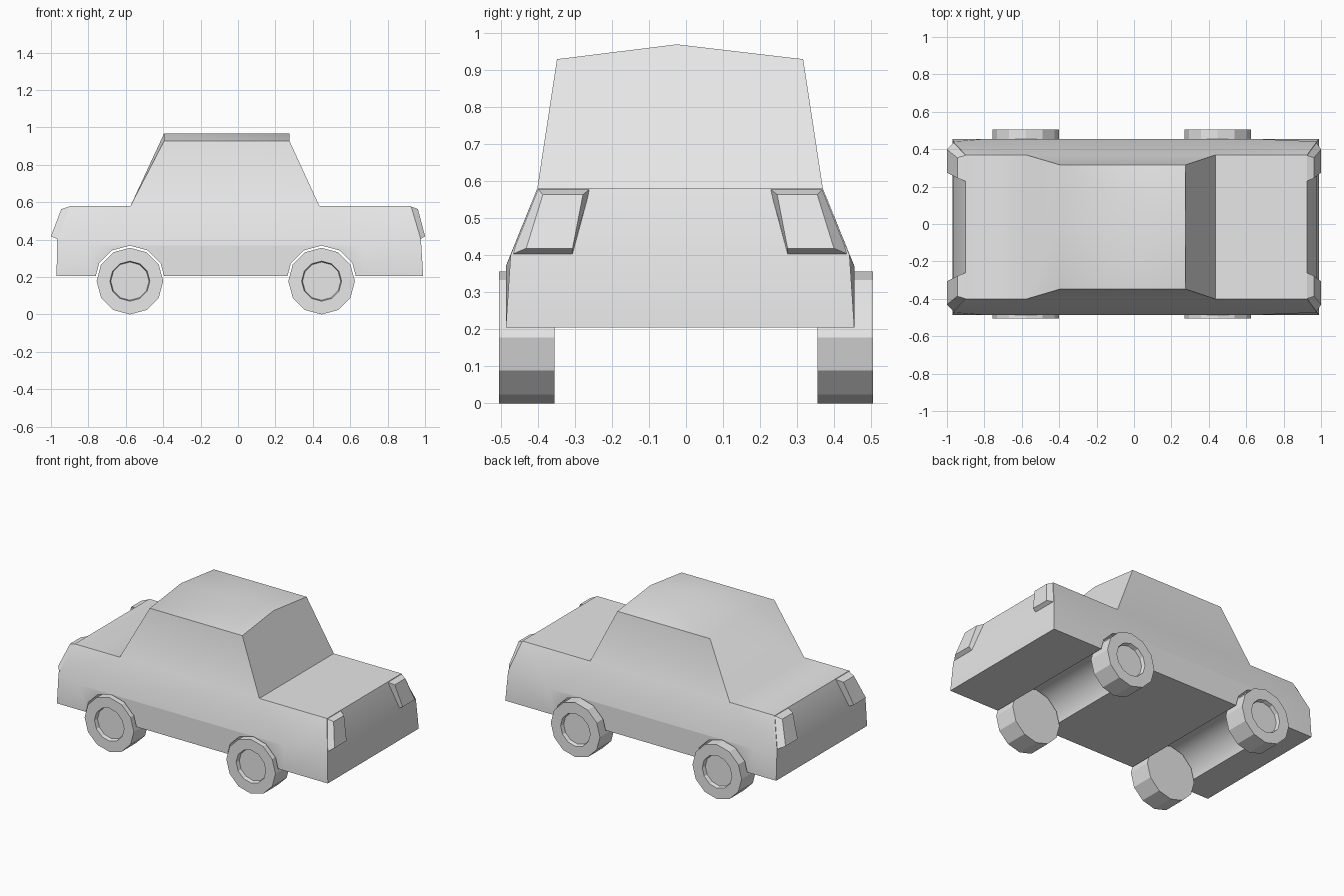
import bpy, bmesh, math
from mathutils import Matrix

if "Cube" in bpy.data.objects:
    bpy.data.objects.remove(bpy.data.objects["Cube"])

grey = bpy.data.materials.new("plain_grey")
grey.use_nodes = True
grey.diffuse_color = (0.8, 0.8, 0.8, 1)
grey.node_tree.nodes["Principled BSDF"].inputs["Base Color"].default_value = (0.8, 0.8, 0.8, 1)

MID = -0.016            # centre line of the body
AXLES = (-0.578, 0.447)
HUB_Z = 0.178


def add_object(name, bm):
    bmesh.ops.recalc_face_normals(bm, faces=bm.faces)
    mesh = bpy.data.meshes.new(name)
    bm.to_mesh(mesh)
    bm.free()
    mesh.materials.append(grey)
    obj = bpy.data.objects.new(name, mesh)
    bpy.context.collection.objects.link(obj)
    return obj


def cylinder(bm, sides, radius, depth, centre):
    turn = Matrix.Translation(centre) @ Matrix.Rotation(math.pi / 2, 4, "X")
    bmesh.ops.create_cone(bm, cap_ends=True, segments=sides, radius1=radius,
                          radius2=radius, depth=depth, matrix=turn)


# Body shell: three rings of four stations per side, then roof and ridge
rings = [
    [(-0.97, 0.47, 0.205), (-0.8, 0.47, 0.205), (0.67, 0.47, 0.205), (0.99, 0.47, 0.205)],
    [(-0.967, 0.457, 0.4), (-0.8, 0.47, 0.37), (0.67, 0.47, 0.37), (0.978, 0.457, 0.4)],
    [(-0.9, 0.385, 0.58), (-0.575, 0.385, 0.58), (0.435, 0.385, 0.58), (0.925, 0.385, 0.58)],
]
roof_x = (-0.395, 0.275)
bm = bmesh.new()
sides = []
for s in (-1, 1):
    levels = [[bm.verts.new((x, MID + s * y, z)) for x, y, z in ring] for ring in rings]
    top = [bm.verts.new((x, MID + s * 0.332, 0.928)) for x in roof_x]
    for low, high in zip(levels, levels[1:]):
        for i in range(3):
            bm.faces.new((low[i], low[i + 1], high[i + 1], high[i]))
    bm.faces.new((levels[2][1], levels[2][2], top[1], top[0]))
    sides.append((levels, top))
ridge = [bm.verts.new((x, -0.025, 0.968)) for x in roof_x]
(a, top_a), (b, top_b) = sides
for i in range(2):
    for end in (0, 3):
        bm.faces.new((a[i][end], b[i][end], b[i + 1][end], a[i + 1][end]))
for i in (0, 2):                                   # bonnet and boot lid
    bm.faces.new((a[2][i], a[2][i + 1], b[2][i + 1], b[2][i]))
for i in (0, 1):                                   # screens
    bm.faces.new((a[2][i + 1], b[2][i + 1], top_b[i], ridge[i], top_a[i]))
for edge in (top_a, top_b):
    bm.faces.new((edge[0], edge[1], ridge[1], ridge[0]))
bm.faces.new(a[0] + b[0][::-1])                    # floor
body = add_object("body", bm)

# Wheel arches cut right across the body
bm = bmesh.new()
for x in AXLES:
    cylinder(bm, 12, 0.19, 1.4, (x, 0, HUB_Z))
cutter = add_object("arch_cutter", bm)
cutter.hide_render = True
cut = body.modifiers.new("arches", "BOOLEAN")
cut.object = cutter
cut.operation = "DIFFERENCE"
cut.solver = "EXACT"
bpy.context.view_layer.objects.active = body
body.select_set(True)
bpy.ops.object.modifier_apply(modifier=cut.name)
bpy.data.objects.remove(cutter)
bpy.ops.object.shade_smooth_by_angle(angle=math.radians(66))
body.select_set(False)

# Wheels with a recessed hub on the outer face
for x, end in zip(AXLES, ("rear", "front")):
    for s, side in ((-1, "near"), (1, "far")):
        bm = bmesh.new()
        cylinder(bm, 12, HUB_Z, 0.15, (x, s * 0.43, HUB_Z))
        bm.normal_update()
        hub = [f for f in bm.faces if f.normal.y * s > 0.9]
        bmesh.ops.inset_individual(bm, faces=hub, thickness=0.071)
        bmesh.ops.inset_individual(bm, faces=hub, thickness=0.005, depth=-0.025)
        add_object(f"{end}_wheel_{side}", bm)

# Lamps: bevelled blocks; each row is (inner y, outer y, z)
back = [(0.29, 0.457, 0.4), (0.242, 0.385, 0.579)]
face = [(0.29, 0.415, 0.418), (0.262, 0.37, 0.563)]
# x of the back edge and of the face, each at bottom and top
depths = {"rear": ((-0.96, -0.895), (-1.0, -0.945)),
          "front": ((0.972, 0.92), (1.0, 0.962))}
for end, (back_x, face_x) in depths.items():
    for s, side in ((-1, "near"), (1, "far")):
        bm = bmesh.new()
        quads = []
        for rows, xs in ((back, back_x), (face, face_x)):
            (i0, o0, z0), (i1, o1, z1) = rows
            corners = [(xs[0], i0, z0), (xs[0], o0, z0), (xs[1], o1, z1), (xs[1], i1, z1)]
            quads.append([bm.verts.new((x, MID + s * y, z)) for x, y, z in corners])
        p, q = quads
        bm.faces.new(p)
        bm.faces.new(q)
        for i in range(4):
            j = (i + 1) % 4
            bm.faces.new((p[i], p[j], q[j], q[i]))
        add_object(f"{end}_lamp_{side}", bm)
